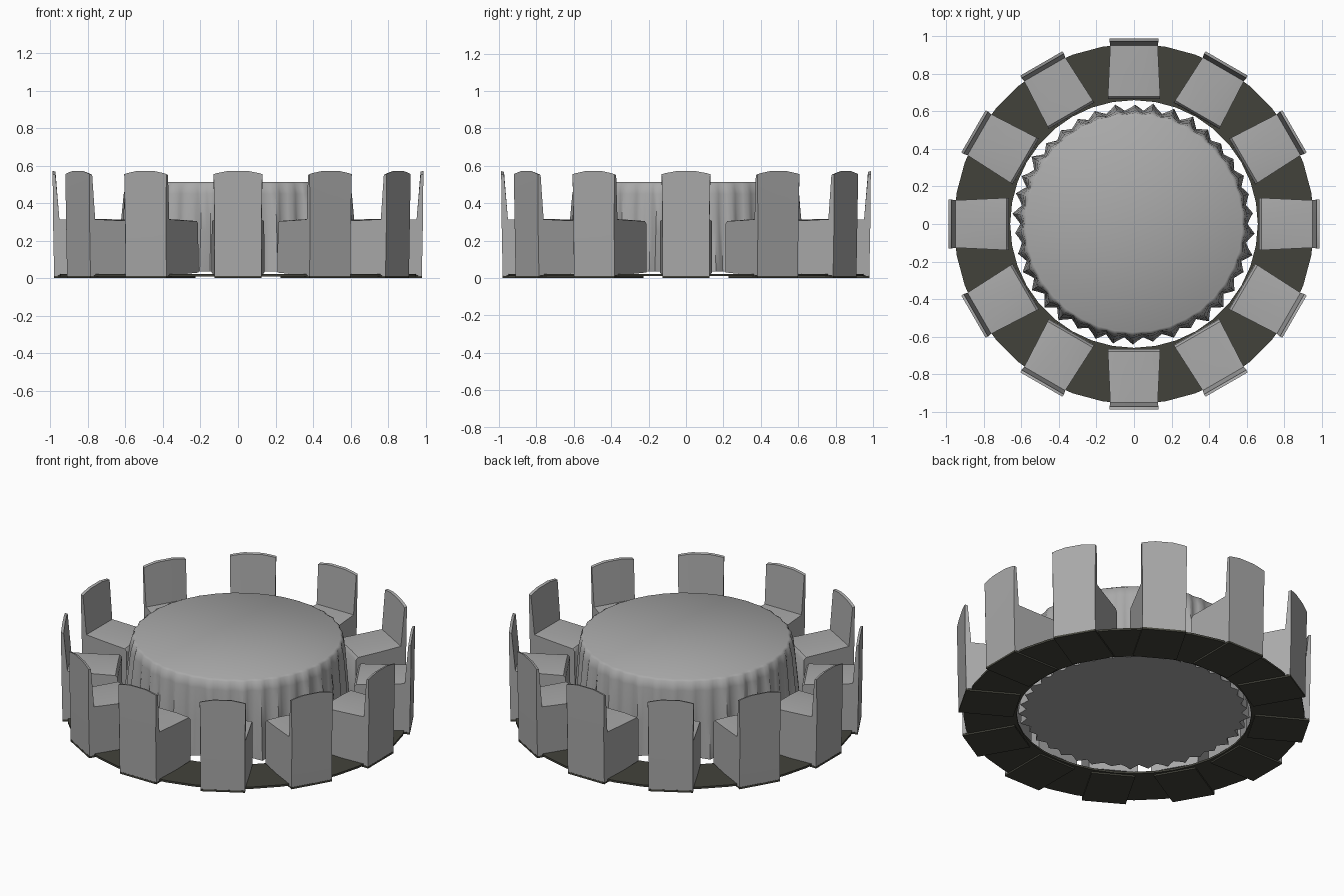
import bpy, bmesh, math, random
from mathutils import Matrix

random.seed(4)
if "Cube" in bpy.data.objects:
    bpy.data.objects.remove(bpy.data.objects["Cube"])


def material(name, rgb):
    m = bpy.data.materials.new(name)
    m.use_nodes = True
    m.diffuse_color = (*rgb, 1)
    m.node_tree.nodes["Principled BSDF"].inputs["Base Color"].default_value = (*rgb, 1)
    return m


cloth = material("grey cloth", (0.4, 0.4, 0.4))
carpet = material("dark carpet", (0.055, 0.055, 0.043))


def finish(bm, name, mat, angle=40):
    bmesh.ops.recalc_face_normals(bm, faces=bm.faces)
    mesh = bpy.data.meshes.new(name)
    bm.to_mesh(mesh)
    bm.free()
    mesh.materials.append(mat)
    ob = bpy.data.objects.new(name, mesh)
    bpy.context.collection.objects.link(ob)
    bpy.ops.object.select_all(action="DESELECT")
    ob.select_set(True)
    bpy.context.view_layer.objects.active = ob
    bpy.ops.object.shade_smooth_by_angle(angle=math.radians(angle))
    return ob


def bridge(bm, a, b, closed=True):
    n = len(a)
    for i in range(n if closed else n - 1):
        j = (i + 1) % n
        bm.faces.new((a[i], a[j], b[j], b[i]))


def circle(bm, r, z, n):
    return [bm.verts.new((r * math.cos(math.tau * i / n), r * math.sin(math.tau * i / n), z))
            for i in range(n)]


# Carpet ring: thin annular slab
bm = bmesh.new()
loops = [circle(bm, r, z, 36) for r, z in ((0.96, 0.01), (0.96, 0.022), (0.66, 0.022), (0.66, 0.01))]
for k in range(4):
    bridge(bm, loops[k], loops[(k + 1) % 4])
finish(bm, "carpet_ring", carpet, 20)

# Tablecloth: pleated skirt whose folds deepen towards the hem
FOLDS, STEPS = 38, 4
N = FOLDS * STEPS
depth = [random.uniform(0.5, 1.0) for _ in range(FOLDS)]
drift = [random.uniform(-0.25, 0.25) for _ in range(FOLDS)]
bm = bmesh.new()
levels = []
for z, r, amp in ((0.513, 0.580, 0.003), (0.503, 0.592, 0.012), (0.45, 0.598, 0.022),
                  (0.25, 0.608, 0.036), (0.035, 0.617, 0.05)):
    loop = []
    for i in range(N):
        f, s = divmod(i, STEPS)
        wave = (0, 0.45, 1, 0.45)[s] * depth[f]
        a = math.tau * (f + (s + drift[f] * (s > 0)) / STEPS) / FOLDS
        rr = r - 0.012 * (1 - z) + amp * wave
        loop.append(bm.verts.new((rr * math.cos(a), rr * math.sin(a), z)))
    levels.append(loop)
for a, b in zip(levels, levels[1:]):
    bridge(bm, a, b)
bm.faces.new(levels[0])
bm.faces.new(levels[-1])
finish(bm, "tablecloth", cloth, 50)


# Covered chair: side profile (distance from centre, height) lofted across the width
def chair_mesh():
    bm = bmesh.new()
    rows = []
    for u in (-1, -0.85, -0.4, 0.4, 0.85, 1):
        top = 0.575 - 0.02 * u * u
        puff = 0.008 * (1 - u * u)
        profile = ((0.665, 0.03), (0.667, 0.29), (0.68, 0.304 + puff), (0.82, 0.308 + puff),
                   (0.952, 0.314), (0.973, top - 0.004), (0.988, top), (0.986, 0.31), (0.98, 0.012))
        row = []
        for y, z in profile:
            half = 0.14 - 0.015 * (y - 0.665) / 0.32
            if z > 0.4:
                half += 0.005
            row.append(bm.verts.new((u * half, y, z)))
        rows.append(row)
    for a, b in zip(rows, rows[1:]):
        bridge(bm, a, b)
    bm.faces.new(rows[0])
    bm.faces.new(rows[-1])
    return bm


chair = finish(chair_mesh(), "chair_1", cloth, 40)

# Dark pad under each chair
bm = bmesh.new()
bmesh.ops.create_cube(bm, size=1, matrix=Matrix.Translation((0, 0.825, 0.006))
                      @ Matrix.Diagonal((0.25, 0.312, 0.012, 1)))
pad = finish(bm, "chair_pad_1", carpet, 20)

# Repeat chairs and pads around the table
for i in range(1, 12):
    for src, name in ((chair, "chair"), (pad, "chair_pad")):
        ob = bpy.data.objects.new(f"{name}_{i + 1}", src.data)
        ob.rotation_euler.z = math.tau * i / 12
        bpy.context.collection.objects.link(ob)
